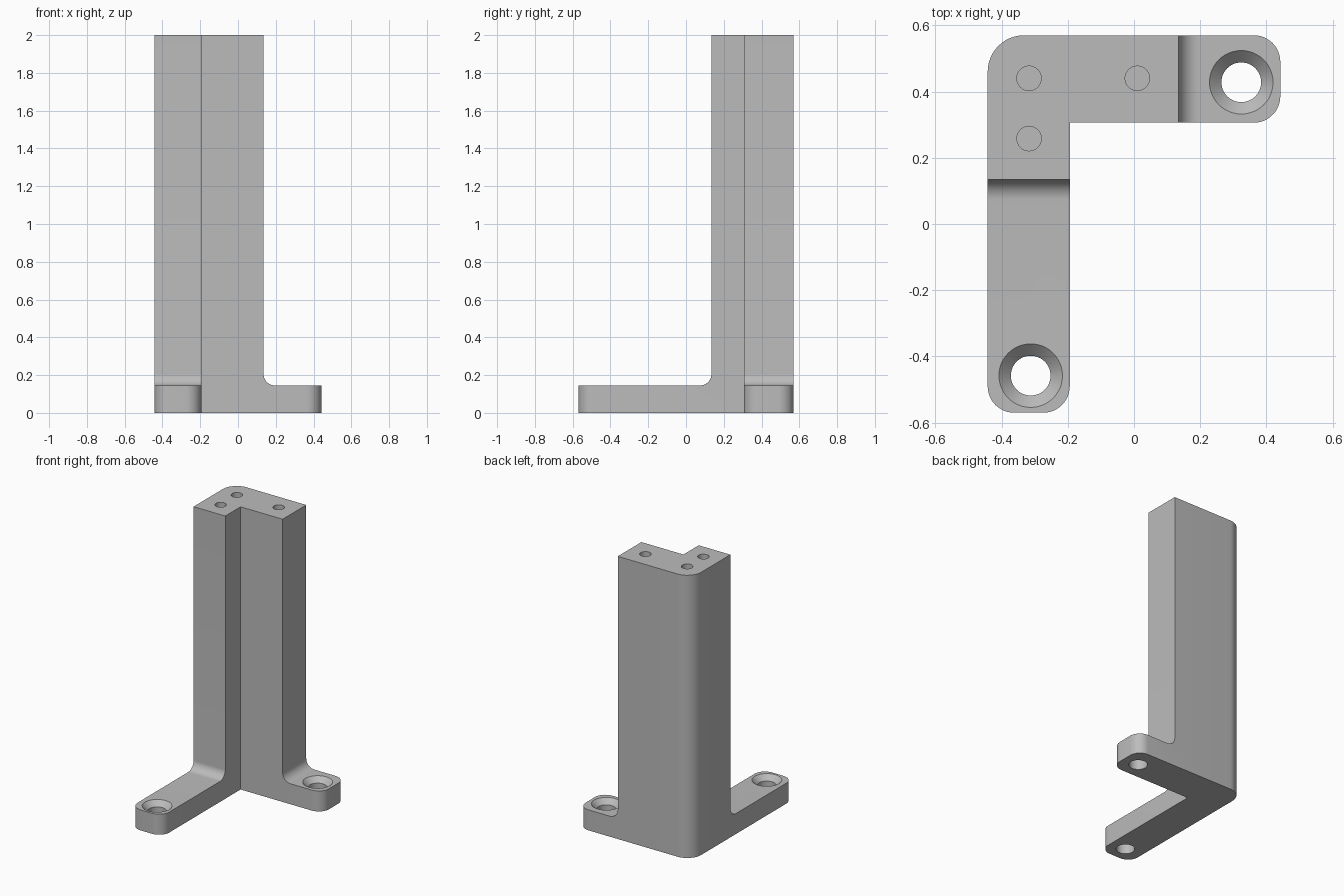
import bpy
import bmesh
from math import sin, cos, pi, radians
from mathutils import Matrix, Vector

cube = bpy.data.objects.get("Cube")
if cube:
    bpy.data.objects.remove(cube, do_unlink=True)

HEIGHT, PLATE, FILLET = 2.0, 0.145, 0.062
X, Y = 0.442, 0.57            # half extents of the foot
IN_X, IN_Y = -0.194, 0.306    # inner corner of the angle
COLUMN = 0.135                # where both column legs end

grey = bpy.data.materials.new("bracket_grey")
grey.use_nodes = True
grey.diffuse_color = (0.5, 0.5, 0.5, 1)
grey.node_tree.nodes["Principled BSDF"].inputs["Base Color"].default_value = (0.5, 0.5, 0.5, 1)


def arc(cx, cy, r, start, end, steps=12):
    angles = [radians(start + (end - start) * i / steps) for i in range(steps + 1)]
    return [(cx + r * cos(a), cy + r * sin(a)) for a in angles]


def finish(name, bm):
    bmesh.ops.recalc_face_normals(bm, faces=bm.faces)
    mesh = bpy.data.meshes.new(name)
    bm.to_mesh(mesh)
    bm.free()
    mesh.materials.append(grey)
    obj = bpy.data.objects.new(name, mesh)
    bpy.context.collection.objects.link(obj)
    return obj


def prism(name, points, place, sweep):
    """Extrude a 2D outline; place maps it to 3D, sweep is the extrusion."""
    bm = bmesh.new()
    face = bm.faces.new([bm.verts.new(place(u, v)) for u, v in points])
    new = bmesh.ops.extrude_face_region(bm, geom=[face])["geom"]
    verts = [g for g in new if isinstance(g, bmesh.types.BMVert)]
    bmesh.ops.translate(bm, verts=verts, vec=Vector(sweep))
    return finish(name, bm)


def turned(name, x, y, profile, sides=48):
    """Solid of revolution about a vertical axis from (radius, z) rings."""
    bm = bmesh.new()
    rings = [[bm.verts.new((x + r * cos(2 * pi * i / sides), y + r * sin(2 * pi * i / sides), z))
              for i in range(sides)] for r, z in profile]
    for low, high in zip(rings, rings[1:]):
        for i in range(sides):
            j = (i + 1) % sides
            bm.faces.new((low[i], low[j], high[j], high[i]))
    bm.faces.new(rings[0])
    bm.faces.new(rings[-1])
    return finish(name, bm)


# Angle-shaped body with rounded foot ends and a rounded back corner
R, BACK = 0.08, 0.11
outline = (arc(-X + R, -Y + R, R, 180, 270) + arc(IN_X - R, -Y + R, R, 270, 360)
           + [(IN_X, IN_Y)]
           + arc(X - R, IN_Y + R, R, 270, 360) + arc(X - R, Y - R, R, 0, 90)
           + arc(-X + BACK, Y - BACK, BACK, 90, 180))
body = prism("corner_bracket", outline, lambda u, v: (u, v, 0), (0, 0, HEIGHT))

# Space above each foot, with a fillet where the foot meets the column
step = ([(COLUMN, 2.2)] + arc(COLUMN + FILLET, PLATE + FILLET, FILLET, 180, 270)
        + [(0.9, PLATE), (0.9, 2.2)])
cutters = [
    prism("side_foot_cutter", step, lambda u, v: (u, 0.2, v), (0, 0.6, 0)),
    prism("front_foot_cutter", step, lambda u, v: (-0.6, 0.27 - u, v), (0.5, 0, 0)),
]

# Countersunk screw holes through the feet
for x, y in ((0.324, 0.428), (-0.312, -0.458)):
    sink = [(0.06, -0.1), (0.06, PLATE - 0.036), (0.096, PLATE), (0.096, PLATE + 0.1)]
    cutters.append(turned("screw_hole_cutter", x, y, sink))

# Blind holes in the top of the column
for x, y in ((-0.317, 0.44), (0.01, 0.44), (-0.317, 0.258)):
    cutters.append(turned("top_hole_cutter", x, y, [(0.037, HEIGHT - 0.25), (0.037, HEIGHT + 0.1)], 32))

bpy.ops.object.select_all(action="DESELECT")
bpy.context.view_layer.objects.active = body
body.select_set(True)
for cutter in cutters:
    cutter.hide_render = True
    mod = body.modifiers.new("cut", "BOOLEAN")
    mod.operation = "DIFFERENCE"
    mod.solver = "EXACT"
    mod.object = cutter
    bpy.ops.object.modifier_apply(modifier=mod.name)
    bpy.data.objects.remove(cutter, do_unlink=True)

bpy.ops.object.shade_smooth_by_angle(angle=radians(30))
